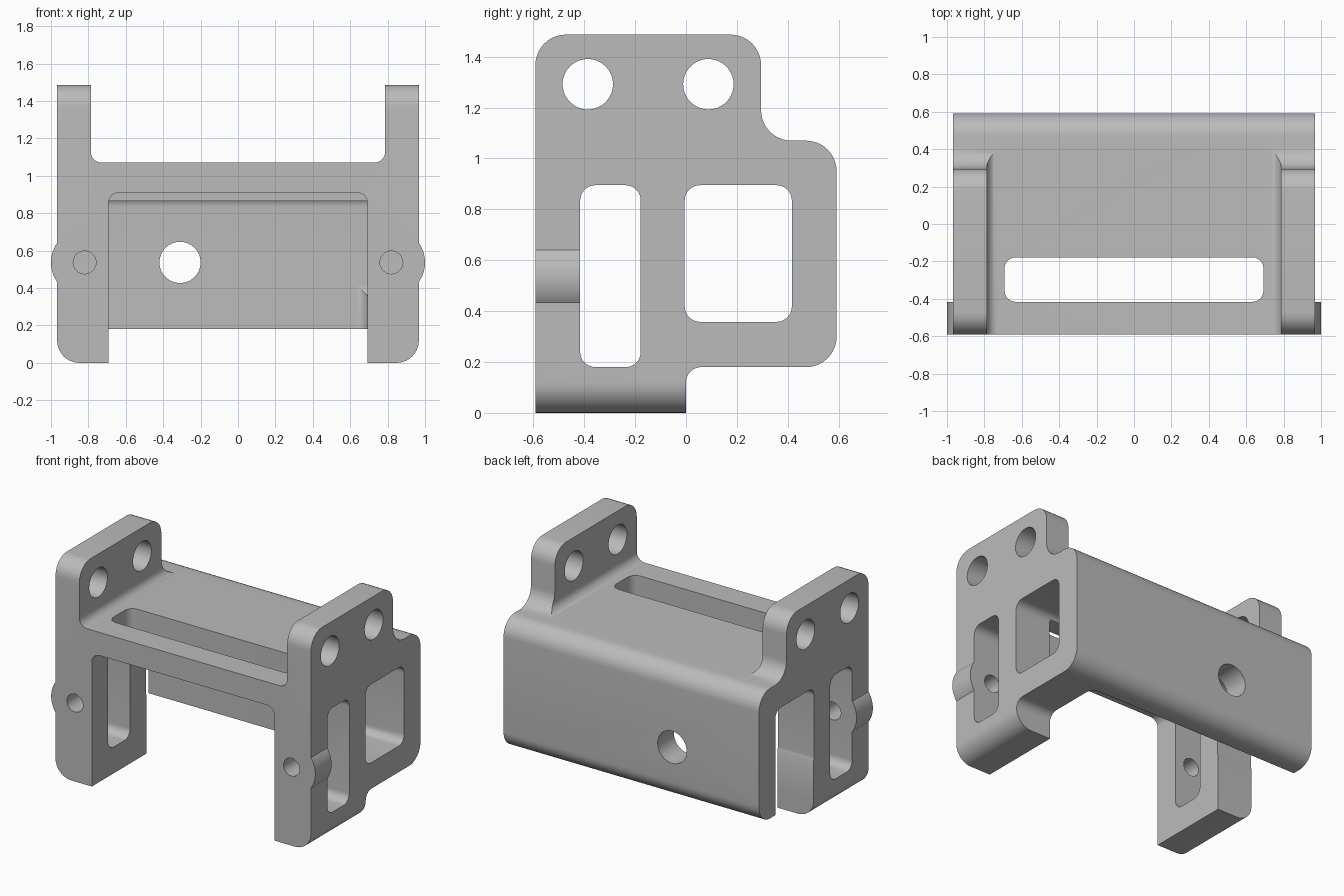
import bpy, bmesh, math
from mathutils import Vector

if "Cube" in bpy.data.objects:
    bpy.data.objects.remove(bpy.data.objects["Cube"])

grey = bpy.data.materials.new("satin_grey")
grey.use_nodes = True
colour = (0.5, 0.5, 0.5, 1)
grey.diffuse_color = colour
grey.node_tree.nodes["Principled BSDF"].inputs["Base Color"].default_value = colour


def rounded(corners, steps=10):
    """Outline from (u, v, radius) corners, each replaced by a tangent arc."""
    out = []
    for i, (u, v, r) in enumerate(corners):
        p = Vector((u, v))
        if r == 0:
            out.append(p)
            continue
        a = (Vector(corners[i - 1][:2]) - p).normalized()
        b = (Vector(corners[(i + 1) % len(corners)][:2]) - p).normalized()
        centre = p + (a + b) * r          # all corners are right angles
        for k in range(steps + 1):
            t = k / steps * math.pi / 2
            out.append(centre - b * r * math.cos(t) - a * r * math.sin(t))
    return out


def box(u0, u1, v0, v1, r=(0, 0, 0, 0)):
    return rounded([(u0, v0, r[0]), (u1, v0, r[1]), (u1, v1, r[2]), (u0, v1, r[3])])


def circle(u, v, r, n=64):
    return [Vector((u + r * math.cos(2 * math.pi * k / n),
                    v + r * math.sin(2 * math.pi * k / n))) for k in range(n)]


def prism(name, outline, axis, lo, hi):
    """Extrude a 2D outline along the given axis."""
    place = {"x": lambda p, t: (t, p.x, p.y),
             "y": lambda p, t: (p.x, t, p.y),
             "z": lambda p, t: (p.x, p.y, t)}[axis]
    bm = bmesh.new()
    ends = [[bm.verts.new(place(p, t)) for p in outline] for t in (lo, hi)]
    bm.faces.new(ends[0])
    bm.faces.new(ends[1])
    n = len(outline)
    for i in range(n):
        j = (i + 1) % n
        bm.faces.new((ends[0][i], ends[0][j], ends[1][j], ends[1][i]))
    bmesh.ops.recalc_face_normals(bm, faces=bm.faces)
    mesh = bpy.data.meshes.new(name)
    bm.to_mesh(mesh)
    bm.free()
    mesh.materials.append(grey)
    ob = bpy.data.objects.new(name, mesh)
    bpy.context.collection.objects.link(ob)
    return ob


def combine(target, tool, operation="DIFFERENCE"):
    mod = target.modifiers.new(tool.name, "BOOLEAN")
    mod.operation = operation
    mod.solver = "EXACT"
    mod.object = tool
    bpy.context.view_layer.objects.active = target
    bpy.ops.object.modifier_apply(modifier=mod.name)
    bpy.data.objects.remove(tool)


R, F = 0.12, 0.06   # large and small fillets

# Side silhouette swept across the full width
bracket = prism("bracket_body", rounded([
    (-0.592, 0, 0), (0, 0, 0), (0, 0.18, F), (0.592, 0.18, R),
    (0.592, 1.07, R), (0.295, 1.07, R), (0.295, 1.487, R), (-0.592, 1.487, R),
]), "x", -0.967, 0.967)

# Rounded outer feet
combine(bracket, prism("foot_rounding", box(-0.967, 0.967, 0, 1.6, (R, R, 0, 0)),
                       "y", -0.8, 0.8), "INTERSECT")

# Round bosses on the legs
for s in (-1, 1):
    combine(bracket, prism("boss", circle(s * 0.82, 0.537, 0.18), "y", -0.592, -0.416), "UNION")

cutters = [
    # space between the upper ears
    ("ear_gap", box(-0.787, 0.787, 1.07, 1.7, (F, F, 0, 0)), "y", -0.8, 0.8),
    # front opening between the legs
    ("front_opening", box(-0.692, 0.692, -0.1, 0.912, (0, 0, F, F)), "y", -0.8, 0.003),
    # rear space, open towards the right side
    ("rear_space", box(-1.5, 0.692, 0, 0.416, (0, 0, F, 0)), "z", -0.1, 0.6),
    # rear window and front slot across the sides
    ("side_window", box(-0.005, 0.416, 0.358, 0.895, (F, F, F, F)), "x", -1.5, 1.5),
    ("side_slot", box(-0.416, -0.178, 0.18, 0.895, (F, F, F, F)), "x", -1.5, 1.5),
    # long slot in the top plate
    ("top_slot", box(-0.692, 0.692, -0.416, -0.178, (F, F, F, F)), "z", 0.8, 1.2),
    # round holes in the ears and the back plate
    ("ear_hole_front", circle(-0.386, 1.292, 0.099), "x", -1.5, 1.5),
    ("ear_hole_back", circle(0.088, 1.292, 0.099), "x", -1.5, 1.5),
    ("back_hole", circle(-0.31, 0.537, 0.11), "y", 0.3, 0.8),
]
for s in (-1, 1):
    cutters.append(("leg_hole", circle(s * 0.82, 0.537, 0.061, 40), "y", -0.8, -0.3))
for c in cutters:
    combine(bracket, prism(*c))

# Smooth fillets, sharp edges
bpy.ops.object.select_all(action="DESELECT")
bracket.select_set(True)
bpy.context.view_layer.objects.active = bracket
bpy.ops.object.shade_smooth_by_angle(angle=math.radians(30))
